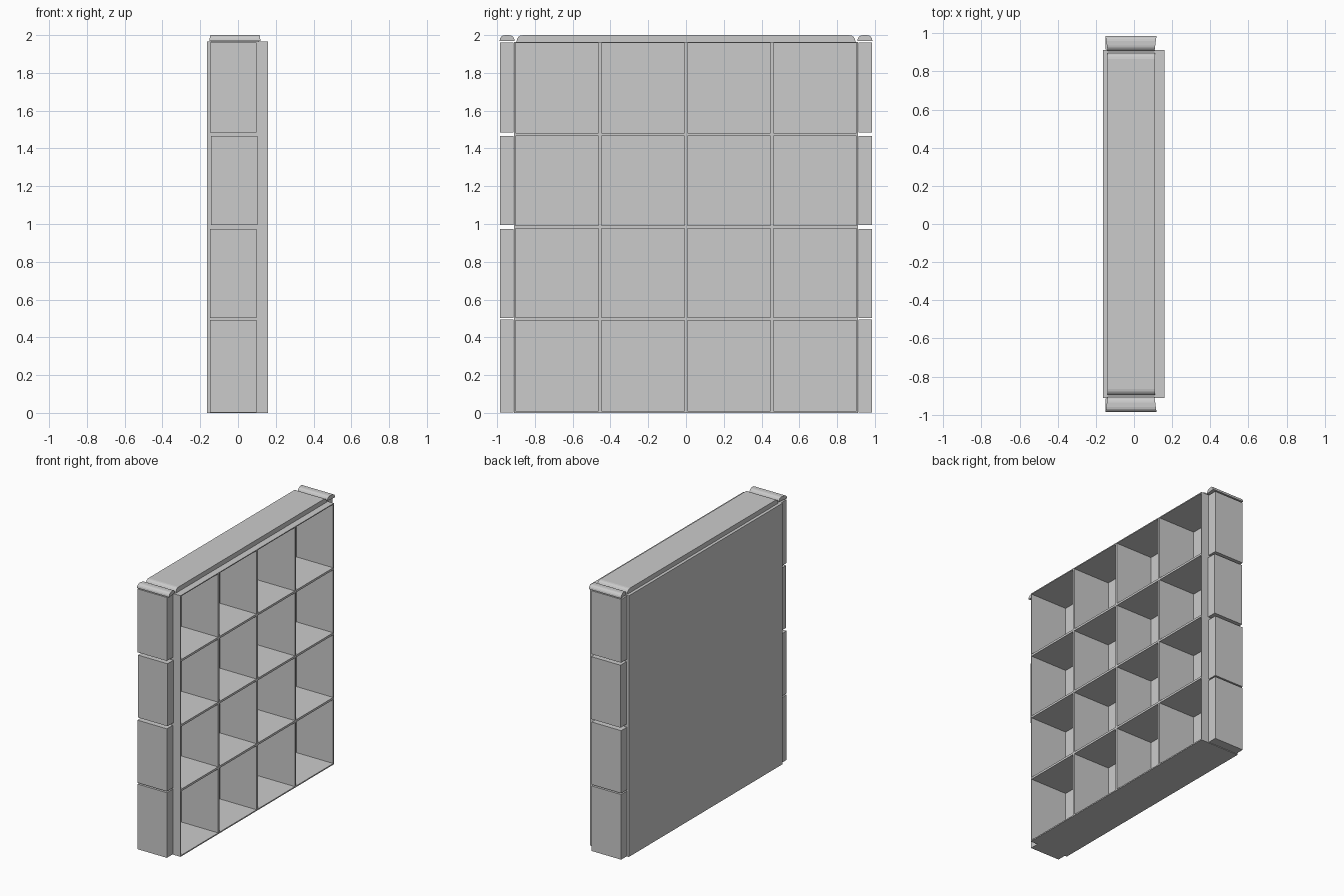
import bpy, bmesh
from math import cos, sin, radians

if "Cube" in bpy.data.objects:
    bpy.data.objects.remove(bpy.data.objects["Cube"])


def mesh_object(name, bm):
    bmesh.ops.recalc_face_normals(bm, faces=bm.faces)
    me = bpy.data.meshes.new(name)
    bm.to_mesh(me)
    bm.free()
    ob = bpy.data.objects.new(name, me)
    bpy.context.collection.objects.link(ob)
    return ob


def box(name, x0, x1, y0, y1, z0, z1):
    bm = bmesh.new()
    bmesh.ops.create_cube(bm, size=1)
    for v in bm.verts:
        v.co = (x0 + (v.co.x + .5) * (x1 - x0),
                y0 + (v.co.y + .5) * (y1 - y0),
                z0 + (v.co.z + .5) * (z1 - z0))
    return mesh_object(name, bm)


def rounded_bar(name, y0, y1, z0, z1, r, x_range):
    """Round-topped y/z profile stretched along x; x_range(y, z) gives both ends."""
    pts = [(y0, z0), (y1, z0)]
    for cy, start in ((y1 - r, 0), (y0 + r, 90)):
        for i in range(5):
            a = radians(start + i * 22.5)
            pts.append((cy + r * cos(a), z1 - r + r * sin(a)))
    bm = bmesh.new()
    ends = [[bm.verts.new((x_range(y, z)[k], y, z)) for y, z in pts] for k in (0, 1)]
    n = len(pts)
    for e in ends:
        bm.faces.new(e)
    for i in range(n):
        j = (i + 1) % n
        bm.faces.new((ends[0][i], ends[0][j], ends[1][j], ends[1][i]))
    return mesh_object(name, bm)


BACK, FRONT, INNER = -0.163, 0.16, -0.146
HALF, TOP = 0.912, 1.965

# Outer case
box("back_panel", BACK, INNER, -HALF, HALF, 0, TOP)
box("bottom_panel", INNER, FRONT, -HALF, HALF, 0, 0.009)
box("top_panel", INNER, FRONT, -HALF, HALF, TOP - 0.007, TOP)
for s, side in ((-1, "left"), (1, "right")):
    a, b = sorted((s * HALF, s * (HALF - 0.008)))
    box(side + "_side_panel", INNER, FRONT, a, b, 0.009, TOP - 0.007)

# Shelves and upright dividers making sixteen compartments
for i, z in enumerate((0.498, 0.985, 1.474)):
    box(f"shelf_{i}", INNER, FRONT, -HALF + 0.008, HALF - 0.008, z - 0.008, z + 0.008)
for i, y in enumerate((-0.456, 0, 0.456)):
    box(f"divider_{i}", INNER, FRONT - 0.001, y - 0.008, y + 0.008, 0.009, TOP - 0.007)

# Side blocks stacked in four rows, with a cap on each stack
rows = ((0.003, 0.493), (0.503, 0.974), (0.995, 1.465), (1.485, 1.962))
for s, side in ((-1, "left"), (1, "right")):
    a, b = sorted((s * 0.914, s * 0.984))
    for i, (z0, z1) in enumerate(rows):
        d = 0.005 * (i == 2)
        box(f"{side}_block_{i}", -0.149 + d, 0.097 + d, a, b, z0, z1)
    a, b = sorted((s * 0.908, s * 0.987))

    def flare(y, z):
        t = (abs(y) - 0.908) / 0.079
        return (-0.138 - 0.012 * t, 0.108 + 0.01 * t)
    rounded_bar(side + "_cap", a, b, 1.97, 2.0, 0.028, flare)

# Long top slab with rounded ends
rounded_bar("top_slab", -0.897, 0.897, TOP, 2.0, 0.032, lambda y, z: (-0.14, 0.11))
